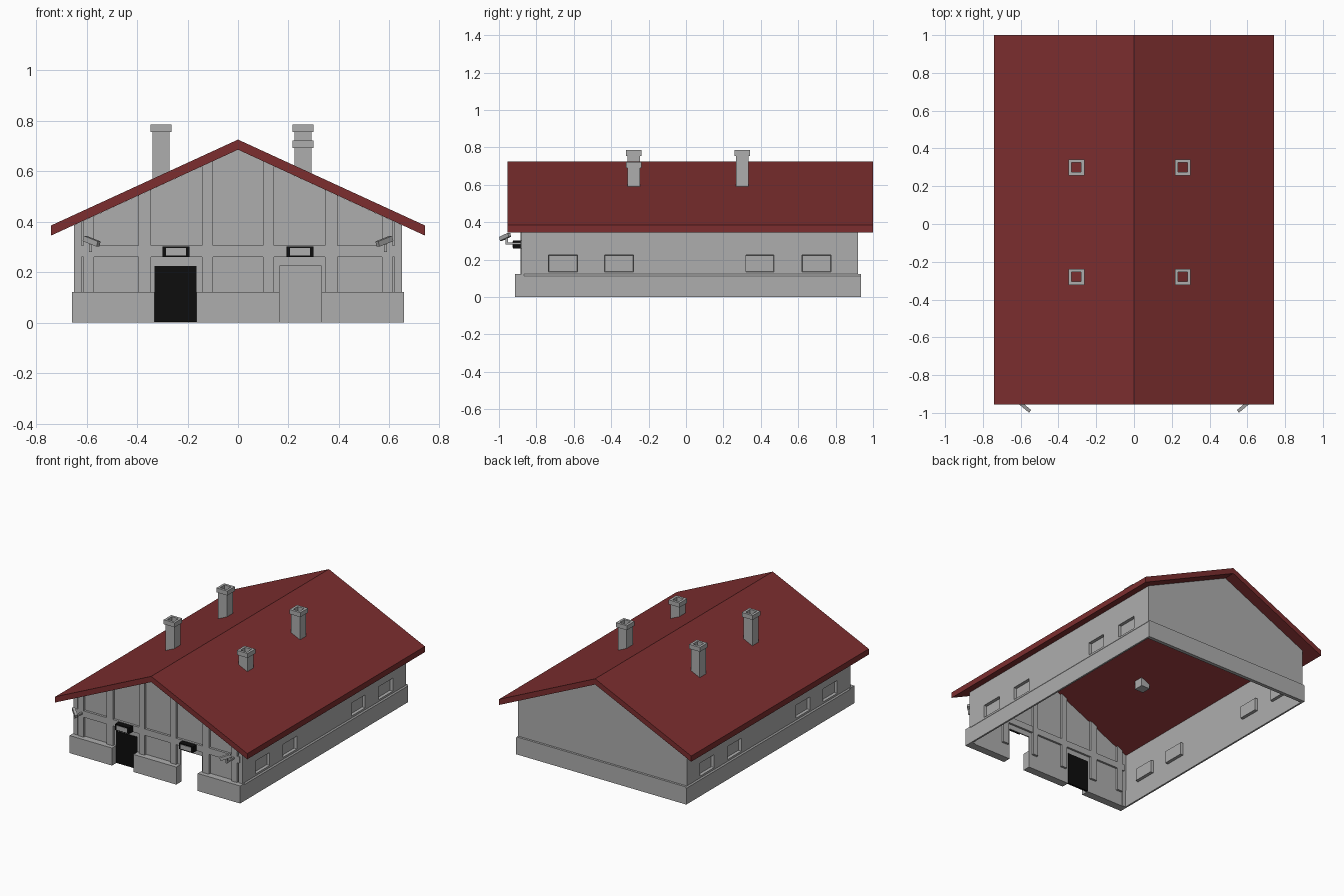
import bpy, bmesh
from mathutils import Vector

cube = bpy.data.objects.get("Cube")
if cube:
    bpy.data.objects.remove(cube, do_unlink=True)


def material(name, rgb):
    m = bpy.data.materials.new(name)
    m.use_nodes = True
    m.diffuse_color = (*rgb, 1)
    m.node_tree.nodes["Principled BSDF"].inputs["Base Color"].default_value = (*rgb, 1)
    return m


GREY = material("grey_plaster", (0.42, 0.42, 0.42))
RED = material("red_roofing", (0.20, 0.027, 0.028))
BLACK = material("black_paint", (0.004, 0.004, 0.004))


def finish(name, bm, mat, recalc=True):
    if recalc:
        bmesh.ops.recalc_face_normals(bm, faces=bm.faces)
    mesh = bpy.data.meshes.new(name)
    bm.to_mesh(mesh)
    bm.free()
    mesh.materials.append(mat)
    obj = bpy.data.objects.new(name, mesh)
    bpy.context.collection.objects.link(obj)
    return obj


def prism(name, outline, y0, y1, mat=GREY):
    """Extrude an xz outline along y."""
    bm = bmesh.new()
    face = bm.faces.new([bm.verts.new((x, y0, z)) for x, z in outline])
    ext = bmesh.ops.extrude_face_region(bm, geom=[face])["geom"]
    verts = [v for v in ext if isinstance(v, bmesh.types.BMVert)]
    bmesh.ops.translate(bm, verts=verts, vec=(0, y1 - y0, 0))
    return finish(name, bm, mat)


def box(name, x0, x1, y0, y1, z0, z1, mat=GREY):
    return prism(name, [(x0, z0), (x1, z0), (x1, z1), (x0, z1)], y0, y1, mat)


def under_roof(x):
    return 0.685 - 0.46 * abs(x)


# Roof
prism("roof", [(-0.74, 0.345), (0, 0.685), (0.74, 0.345),
               (0.74, 0.385), (0, 0.725), (-0.74, 0.385)], -0.955, 1.0, RED)

# Gable walls, the front one with two door openings
EAVE = under_roof(0.65)
gable = [(0.65, EAVE), (0, 0.685), (-0.65, EAVE)]
doorways = []
for x0, x1 in ((-0.33, -0.165), (0.165, 0.33)):
    doorways += [(x0, 0), (x0, 0.225), (x1, 0.225), (x1, 0)]
prism("front_wall", [(-0.65, 0)] + doorways + [(0.65, 0)] + gable, -0.868, -0.86)
prism("back_wall", [(-0.65, 0), (0.65, 0)] + gable, 0.91, 0.92)
box("door", -0.33, -0.165, -0.872, -0.858, 0.003, 0.225, BLACK)

# Side walls with recessed windows
ys = [-0.88, -0.735, -0.58, -0.435, -0.28, 0.32, 0.47, 0.62, 0.775, 0.92]
zs = [0, 0.135, 0.225, EAVE]
for side, s in (("left", 1), ("right", -1)):
    bm = bmesh.new()
    grid = [[bm.verts.new((s * 0.65, y, z)) for z in zs] for y in ys]
    windows = []
    for i in range(len(ys) - 1):
        for j in range(len(zs) - 1):
            corners = [grid[i][j], grid[i + 1][j], grid[i + 1][j + 1], grid[i][j + 1]]
            face = bm.faces.new(corners[::s])
            if i % 2 and j == 1:
                windows.append(face)
    bm.normal_update()
    bmesh.ops.inset_individual(bm, faces=windows, thickness=0.003, depth=-0.02)
    finish(side + "_wall", bm, GREY, recalc=False)

    # Plinth along the side, with a sloped top edge
    prism(side + "_plinth", [(s * x, z) for x, z in
          ((0.645, 0), (0.657, 0), (0.657, 0.113), (0.65, 0.122), (0.645, 0.122))],
          -0.915, 0.935)

    # Wall end beside the front panels
    prism(side + "_wall_end", [(s * 0.62, 0), (s * 0.65, 0), (s * 0.65, EAVE),
          (s * 0.62, under_roof(0.62))], -0.88, -0.855)

    # Front posts reaching the roof
    for k, (a, b) in enumerate(((0.1, 0.142), (0.345, 0.395), (0.57, 0.612))):
        prism(f"{side}_post_{k + 1}", [(s * a, 0.1), (s * b, 0.1),
              (s * b, under_roof(b)), (s * a, under_roof(a))], -0.885, -0.845)

    # Lamp over the doorway
    cx = s * 0.246
    box(side + "_lamp_housing", cx - 0.054, cx + 0.054, -0.925, -0.868, 0.26, 0.302, BLACK)
    box(side + "_lamp_panel", cx - 0.04, cx + 0.04, -0.928, -0.92, 0.266, 0.296)

    # Security camera on a bent arm
    box(side + "_camera_arm", s * 0.585 - 0.006, s * 0.585 + 0.006, -0.96, -0.868, 0.28, 0.292)
    box(side + "_camera_stalk", s * 0.585 - 0.006, s * 0.585 + 0.006, -0.966, -0.952, 0.28, 0.318)
    bm = bmesh.new()
    bmesh.ops.create_cube(bm, size=1)
    bmesh.ops.scale(bm, vec=(0.018, 0.075, 0.022), verts=bm.verts)
    camera = finish(side + "_camera_body", bm, GREY)
    camera.location = (s * 0.58, -0.967, 0.322)
    aim = Vector((-s * 0.05, -0.042, -0.02))
    camera.rotation_euler = aim.to_track_quat('Y', 'Z').to_euler()

# Front beam, plinth blocks between the doors, and back plinth
box("front_beam", -0.63, 0.63, -0.884, -0.846, 0.26, 0.305)
for name, x0, x1 in (("right", -0.657, -0.33), ("middle", -0.165, 0.165), ("left", 0.33, 0.657)):
    box("front_plinth_" + name, x0, x1, -0.915, -0.865, 0, 0.122)
prism("back_plinth", [(-0.657, 0), (0.657, 0), (0.657, 0.113), (0.65, 0.122),
                      (-0.65, 0.122), (-0.657, 0.113)], 0.918, 0.935)


def chimney(name, x, y, drop):
    """Square hollow stack with a wider cap."""
    bm = bmesh.new()
    rings = []
    for half, z in ((0.034, 0.5), (0.034, 0.754), (0.042, 0.754),
                    (0.042, 0.785), (0.025, 0.785), (0.025, 0.51)):
        rings.append([bm.verts.new((x + half * i, y + half * j, z - drop))
                      for i, j in ((-1, -1), (1, -1), (1, 1), (-1, 1))])
    for lower, upper in zip(rings, rings[1:]):
        for k in range(4):
            n = (k + 1) % 4
            bm.faces.new((lower[k], lower[n], upper[n], upper[k]))
    bm.faces.new(rings[0][::-1])
    bm.faces.new(rings[-1])
    finish(name, bm, GREY)


chimney("front_right_chimney", -0.305, -0.28, 0)
chimney("back_right_chimney", -0.305, 0.3, 0)
chimney("front_left_chimney", 0.258, -0.28, 0.063)
chimney("back_left_chimney", 0.258, 0.3, 0)
